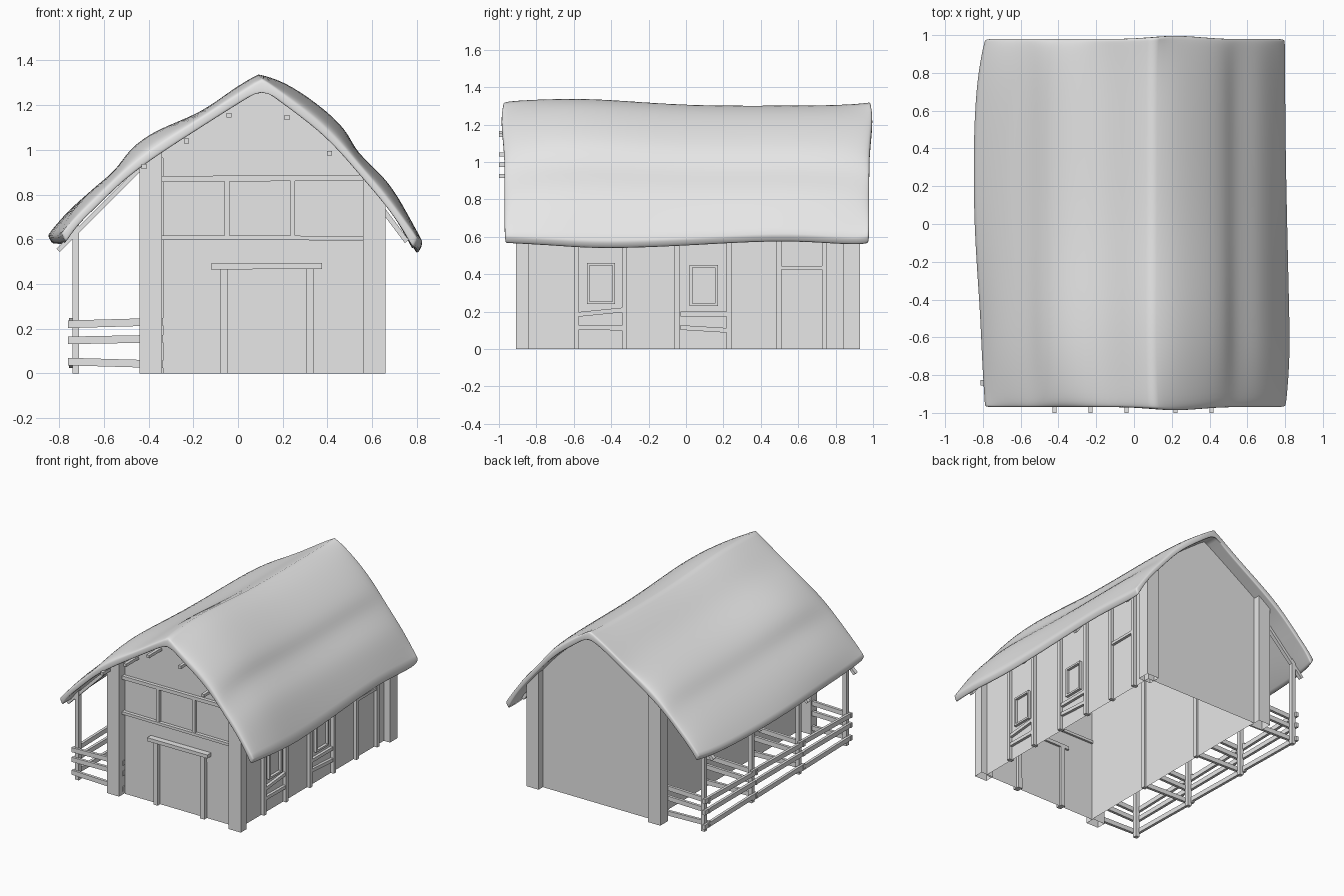
import bpy, bmesh
from mathutils import Vector

cube = bpy.data.objects.get("Cube")
if cube:
    bpy.data.objects.remove(cube)

# One plain colour for everything
grey = bpy.data.materials.new("plain grey")
grey.use_nodes = True
COLOUR = (0.8, 0.8, 0.8, 1)
grey.diffuse_color = COLOUR
grey.node_tree.nodes["Principled BSDF"].inputs["Base Color"].default_value = COLOUR


def make(name, verts, faces):
    mesh = bpy.data.meshes.new(name)
    mesh.from_pydata(verts, [], faces)
    bm = bmesh.new()
    bm.from_mesh(mesh)
    bmesh.ops.recalc_face_normals(bm, faces=bm.faces)
    bm.to_mesh(mesh)
    bm.free()
    mesh.materials.append(grey)
    obj = bpy.data.objects.new(name, mesh)
    bpy.context.scene.collection.objects.link(obj)
    return obj


def beam(name, a, b, w, h, taper=1.0):
    """Square timber from a to b; w across (horizontal), h the other way."""
    a, b = Vector(a), Vector(b)
    d = (b - a).normalized()
    side = Vector((0, 0, 1)).cross(d)
    side = side.normalized() if side.length > 0.01 else Vector((1, 0, 0))
    up = d.cross(side)
    verts = []
    for p, s in ((a, 1), (b, taper)):
        for i, j in ((-1, -1), (1, -1), (1, 1), (-1, 1)):
            verts.append(p + side * (i * w * s / 2) + up * (j * h * s / 2))
    sides = [(i, (i + 1) % 4, 4 + (i + 1) % 4, 4 + i) for i in range(4)]
    return make(name, verts, [(3, 2, 1, 0), (4, 5, 6, 7)] + sides)


# Roof profiles (x, z): at the gable edge, and puffed up in the middle
EDGE = [(-.79, .63), (-.72, .705), (-.63, .79), (-.54, .88), (-.45, .955), (-.32, 1.045),
        (-.17, 1.14), (-.03, 1.23), (.11, 1.315), (.22, 1.235), (.36, 1.13), (.46, 1.03),
        (.54, .935), (.64, .82), (.72, .715), (.80, .605)]
PUFF = [(-.80, .615), (-.75, .715), (-.65, .825), (-.54, .905), (-.49, 1.0), (-.36, 1.09),
        (-.17, 1.15), (-.02, 1.265), (.09, 1.325), (.2, 1.30), (.35, 1.205), (.49, 1.085),
        (.52, .99), (.65, .885), (.72, .775), (.805, .60)]
DROP, RIDGE = .042, 8


def under(x):
    """Height of the thatch underside above x."""
    for (x0, z0), (x1, z1) in zip(EDGE, EDGE[1:]):
        if x0 <= x <= x1:
            return z0 + (z1 - z0) * (x - x0) / (x1 - x0) - DROP
    return EDGE[0][1] - DROP


# Thatched roof: loft of closed rings along y
# (y, puff amount, ridge lift, left reach, right reach, right eave lift)
STATIONS = [(-.97, 0, 0, 0, 0, 0), (-.96, .15, .005, 0, .005, 0),
            (-.92, .45, .01, 0, .01, 0), (-.7, .95, .015, .005, .025, -.01),
            (-.45, 1, .015, .01, .02, -.03), (0, .8, -.022, .032, .01, -.012),
            (.5, .8, -.02, .032, 0, .02), (.78, .75, -.018, .02, 0, 0),
            (.93, .45, -.005, .005, 0, -.008), (.97, .15, .005, 0, 0, 0), (.98, 0, .005, 0, 0, 0)]
n = len(EDGE)
verts, faces = [], []
for y, puff, lift, left, right, dz in STATIONS:
    top = []
    for i, (e, p) in enumerate(zip(EDGE, PUFF)):
        t = (i - RIDGE) / (n - 1 - RIDGE)
        x, z = e[0] + (p[0] - e[0]) * puff, e[1] + (p[1] - e[1]) * puff
        reach = right if t > 0 else -left
        top.append((x + reach * abs(t) ** 4, z + lift * max(0, 1 - abs(t)) + dz * max(0, t) ** 4))
    bottom = [(x, z - DROP) for x, z in EDGE]
    bottom[0] = (top[0][0] + .022, top[0][1] - .04)
    bottom[-1] = (top[-1][0] - .022, top[-1][1] - .042)
    for x, z in top + bottom[::-1]:
        bulge = .02 * max(0, 1 - abs(x - .22) / .25)
        verts.append((x, y * (1 + bulge), z))
ring = 2 * n
for s in range(len(STATIONS) - 1):
    for i in range(ring):
        j = (i + 1) % ring
        faces.append((s * ring + i, s * ring + j, (s + 1) * ring + j, (s + 1) * ring + i))
for base in (0, (len(STATIONS) - 1) * ring):
    for i in range(n - 1):
        faces.append((base + i, base + i + 1, base + ring - 2 - i, base + ring - 1 - i))
roof = make("thatched_roof", verts, faces)
roof.data.polygons.foreach_set("use_smooth", [True] * len(roof.data.polygons))

# Keep the ridge and eaves crisp when the thatch is softened
SHARP = {RIDGE: .8, ring - 1 - RIDGE: .9, 0: .5, n - 1: .5, n: .5, ring - 1: .5}
crease = roof.data.attributes.new("crease_edge", "FLOAT", "EDGE")
for edge in roof.data.edges:
    a, b = edge.vertices
    if a % ring == b % ring:
        crease.data[edge.index].value = SHARP.get(a % ring, 0)
sub = roof.modifiers.new("soften", "SUBSURF")
sub.levels = sub.render_levels = 2

# Gable walls and long walls
XL, XR, FRONT, BACK = -.335, .61, -.85, .88
gable = [(XL, 0), (XR, 0), (XR, under(XR))]
gable += [(x, z - DROP + .003) for x, z in reversed(EDGE) if XL < x < XR]
gable += [(XL, under(XL))]
for name, y in (("front_wall", FRONT), ("back_wall", BACK)):
    make(name, [(x, y, z) for x, z in gable], [tuple(range(len(gable)))])
for name, x in (("right_hand_wall", XL), ("left_hand_wall", XR)):
    z = under(x)
    make(name, [(x, FRONT, 0), (x, BACK, 0), (x, BACK, z), (x, FRONT, z)], [(0, 1, 2, 3)])

# Corner pillars, open below, with tops cut to the roof slope
for x0, x1 in ((-.44, -.34), (.56, .66)):
    for y0, y1 in ((-.91, -.84), (.84, .93)):
        corners = [(x0, y0), (x1, y0), (x1, y1), (x0, y1)]
        make("corner_pillar",
             [(x, y, 0) for x, y in corners] + [(x, y, under(x) + .01) for x, y in corners],
             [(4, 5, 6, 7)] + [(i, (i + 1) % 4, 4 + (i + 1) % 4, 4 + i) for i in range(4)])

# Front timbers and door frame
YF = FRONT - .005
beam("upper_beam", (-.35, YF, .87), (.57, YF, .875), .04, .026)
beam("lower_beam", (-.35, YF, .608), (.57, YF, .605), .04, .02)
for x in (-.05, .245):
    beam("front_stud", (x, YF, .6), (x, YF, .87), .022, .035)
for x in (-.062, .322):
    beam("door_post", (x, YF, 0), (x, YF, .475), .036, .05, .9)
beam("door_lintel", (-.12, YF - .01, .478), (.375, YF - .01, .481), .06, .026)

# Purlin ends under the front gable
for x, z in ((-.42, .925), (-.23, 1.04), (-.04, 1.155), (.22, 1.145), (.41, .985)):
    beam("purlin", (x, -1, z), (x, -.8, z), .022, .022)

# Timbers on the long wall with windows
XS = XR + .005
for y in (-.587, -.328, -.048, .23, .497, .74):
    beam("wall_post", (XS, y, 0), (XS, y, under(XS) + .005), .04, .026)
for y, z, rails in ((-.455, .35, ((.185, .21), (.115, .112))),
                    (.095, .34, ((.187, .187), (.115, .1)))):
    for s in (-1, 1):
        beam("window_jamb", (XS, y + s * .068, z - .11), (XS, y + s * .068, z + .11), .03, .014)
        beam("window_rail", (XS, y - .075, z + s * .103), (XS, y + .075, z + s * .103), .03, .014)
    for za, zb in rails:
        beam("wall_rail", (XS, y - .125, za), (XS, y + .125, zb), .03, .025)
beam("side_door_lintel", (XS, .5, .435), (XS, .74, .435), .03, .02)

# Porch: posts, rafters, stall dividers and long rails
XP = -.725
PORCH = (-.84, -.285, .27, .825)
RAILS = (.053, .148, .22)
for k, y in enumerate(PORCH):
    beam("porch_post", (XP, y, 0), (XP, y, under(XP) + .01), .03, .03)
    for path in (((-.805, .55), (-.45, .905), (.11, 1.262)), ((.755, .59), (.5, .93), (.11, 1.262))):
        for a, b in zip(path, path[1:]):
            beam("rafter", (a[0], y, a[1]), (b[0], y, b[1]), .028, .022)
    for i, z in enumerate(RAILS):
        tilt = (-.012, .008, .012)[i]
        beam("divider_rail", (-.76, y - .02, z), (XL, y - .02, z + tilt), .02, .034)
    if 0 < k < 3:
        beam("inner_wall_post", (XL, y, 0), (XL, y, under(XL)), .03, .03)
for a, b in zip(PORCH, PORCH[1:]):
    for i, z in enumerate(RAILS):
        beam("porch_rail", (-.745, a - .03, z), (-.745, b + .03, z + .012 * (i - 1)), .02, .034)
